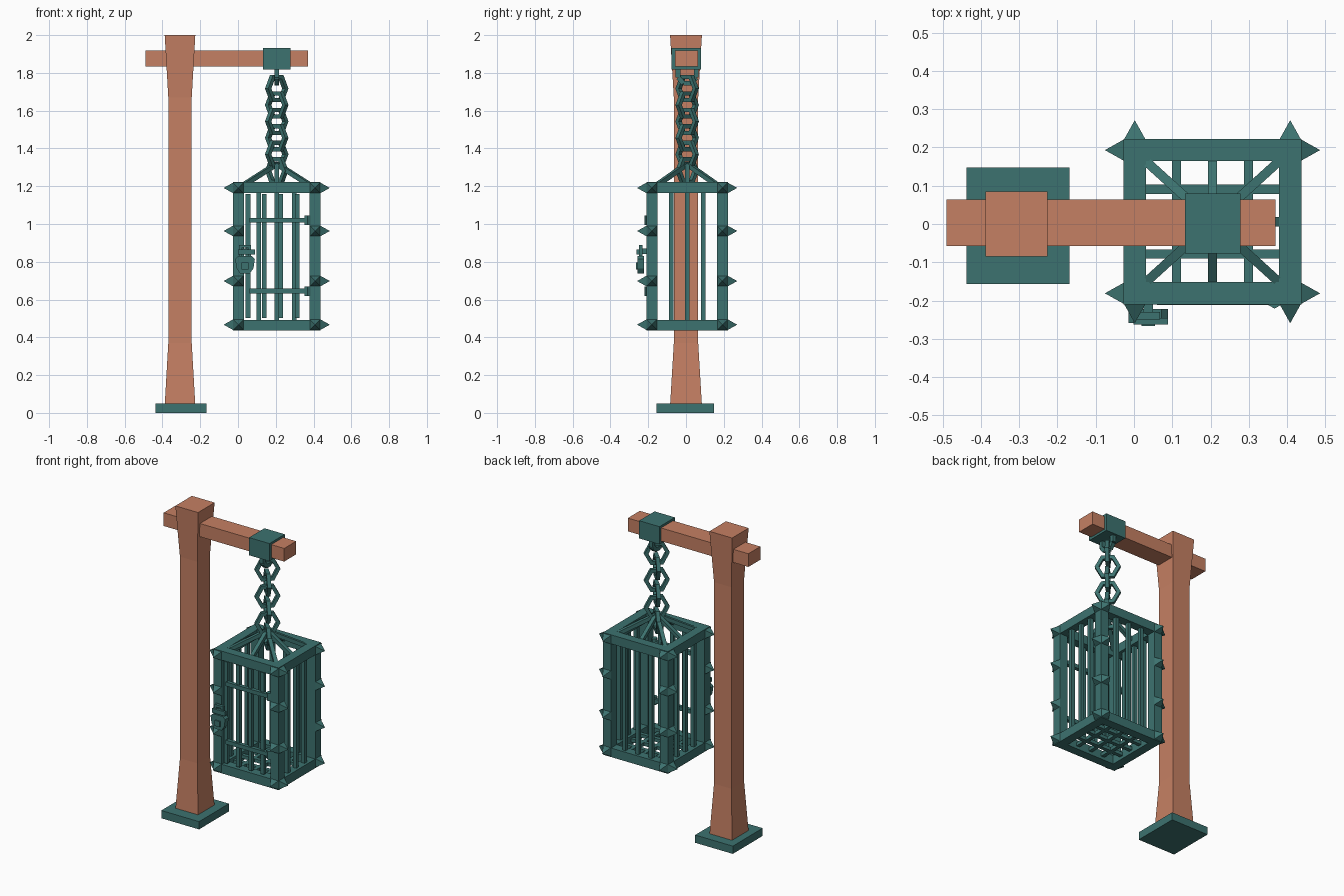
import bpy, bmesh, math
from mathutils import Vector, Matrix

if "Cube" in bpy.data.objects:
    bpy.data.objects.remove(bpy.data.objects["Cube"])


def mat(name, rgb):
    m = bpy.data.materials.new(name)
    m.diffuse_color = (*rgb, 1)
    m.use_nodes = True
    m.node_tree.nodes["Principled BSDF"].inputs["Base Color"].default_value = m.diffuse_color
    return m


WOOD = mat("warm wood", (0.56, 0.215, 0.125))
IRON = mat("teal iron", (0.046, 0.17, 0.16))


def finish(bm, name, m):
    bmesh.ops.recalc_face_normals(bm, faces=bm.faces)
    me = bpy.data.meshes.new(name)
    bm.to_mesh(me)
    bm.free()
    me.materials.append(m)
    ob = bpy.data.objects.new(name, me)
    bpy.context.collection.objects.link(ob)
    return ob


def add_box(bm, lo, hi):
    lo, hi = Vector(lo), Vector(hi)
    M = Matrix.Translation((lo + hi) / 2) @ Matrix.Diagonal((*(hi - lo), 1))
    bmesh.ops.create_cube(bm, size=1, matrix=M)


def add_cbox(bm, c, size):
    c, s = Vector(c), Vector(size) / 2
    add_box(bm, c - s, c + s)


def add_rod(bm, a, b, w):
    # square bar between two points
    a, b = Vector(a), Vector(b)
    d = b - a
    M = (Matrix.Translation((a + b) / 2) @ d.to_track_quat('Z', 'Y').to_matrix().to_4x4()
         @ Matrix.Diagonal((w, w, d.length, 1)))
    bmesh.ops.create_cube(bm, size=1, matrix=M)


def add_spike(bm, base, d, w=0.056, h=0.05):
    # four-sided pyramid with axis-aligned base
    d = Vector(d)
    M = (Matrix.Translation(Vector(base) + d * h / 2) @ d.to_track_quat('Z', 'Y').to_matrix().to_4x4()
         @ Matrix.Rotation(math.pi / 4, 4, 'Z'))
    bmesh.ops.create_cone(bm, cap_ends=True, segments=4, radius1=w / math.sqrt(2),
                          radius2=0, depth=h, matrix=M)


# post with flared foot and head
bm = bmesh.new()
prev = None
for z, r in ((0.04, 0.081), (0.37, 0.062), (1.67, 0.062), (2.0, 0.081)):
    ring = [bm.verts.new((-0.307 + sx * r, sy * r * 1.04, z))
            for sx, sy in ((-1, -1), (1, -1), (1, 1), (-1, 1))]
    if prev:
        for i in range(4):
            j = (i + 1) % 4
            bm.faces.new((prev[i], prev[j], ring[j], ring[i]))
    else:
        bm.faces.new(ring[::-1])
    prev = ring
bm.faces.new(prev)
finish(bm, "post", WOOD)

# cross beam
bm = bmesh.new()
add_box(bm, (-0.49, -0.058, 1.833), (0.37, 0.064, 1.918))
finish(bm, "beam", WOOD)

# base plate
bm = bmesh.new()
add_box(bm, (-0.437, -0.157, 0), (-0.168, 0.147, 0.05))
finish(bm, "base_plate", IRON)

# open collar around the beam
bm = bmesh.new()
add_box(bm, (0.133, -0.077, 1.912), (0.278, 0.08, 1.932))
add_box(bm, (0.133, -0.077, 1.818), (0.278, 0.08, 1.838))
add_box(bm, (0.133, -0.077, 1.838), (0.278, -0.055, 1.912))
add_box(bm, (0.133, 0.06, 1.838), (0.278, 0.08, 1.912))
finish(bm, "beam_collar", IRON)

CX, CY = 0.205, 0.006

# shackle under the collar
bm = bmesh.new()
pts = [(CX, CY - 0.048, 1.83), (CX, CY - 0.048, 1.775), (CX, CY - 0.02, 1.745),
       (CX, CY + 0.02, 1.745), (CX, CY + 0.048, 1.775), (CX, CY + 0.048, 1.83)]
for a, b in zip(pts, pts[1:]):
    add_rod(bm, a, b, 0.025)
finish(bm, "shackle", IRON)


# hexagonal chain links, alternating diagonals
def chain_link(z, ang, name):
    bm = bmesh.new()
    M = Matrix.Translation((CX, CY, z)) @ Matrix.Rotation(ang, 4, 'Z')
    rings = []
    for i in range(6):
        a = i * math.pi / 3
        ring = []
        for dr, dy in ((-0.012, -0.012), (0.012, -0.012), (0.012, 0.012), (-0.012, 0.012)):
            r = 0.064 + dr
            ring.append(bm.verts.new(M @ Vector((math.cos(a) * r, dy, math.sin(a) * r * 1.1))))
        rings.append(ring)
    for i in range(6):
        p, q = rings[i], rings[(i + 1) % 6]
        for k in range(4):
            j = (k + 1) % 4
            bm.faces.new((p[k], p[j], q[j], q[k]))
    finish(bm, name, IRON)


for i in range(6):
    chain_link(1.717 - i * 0.087, math.pi / 4 * (1 if i % 2 == 0 else -1), f"chain_link_{i + 1}")

# cage frame: corner posts plus top and bottom rails
X0, X1, Y0, Y1, Z0, Z1, W = -0.027, 0.437, -0.21, 0.222, 0.435, 1.223, 0.058
bm = bmesh.new()
for x in (X0, X1 - W):
    for y in (Y0, Y1 - W):
        add_box(bm, (x, y, Z0), (x + W, y + W, Z1))
for z in (Z0, Z1 - W):
    for y in (Y0, Y1 - W):
        add_box(bm, (X0 + W, y, z), (X1 - W, y + W, z + W))
    for x in (X0, X1 - W):
        add_box(bm, (x, Y0 + W, z), (x + W, Y1 - W, z + W))
finish(bm, "cage_frame", IRON)

# spikes on the outer faces of every corner post
bm = bmesh.new()
for z in (1.191, 0.963, 0.698, 0.467):
    for sx in (-1, 1):
        for sy in (-1, 1):
            px = CX + sx * (0.232 - W / 2)
            py = CY + sy * (0.216 - W / 2)
            add_spike(bm, (CX + sx * 0.231, py, z), (sx, 0, 0))
            add_spike(bm, (px, CY + sy * 0.215, z), (0, sy, 0))
finish(bm, "spikes", IRON)

# back and side bars
bm = bmesh.new()
H, ZM = Z1 - Z0 - 0.06, (Z0 + Z1) / 2
for o in (-0.094, 0, 0.094):
    add_cbox(bm, (CX + o, Y1 - W / 2, ZM), (0.024, 0.024, H))
    for x in (X0 + W / 2, X1 - W / 2):
        add_cbox(bm, (x, CY + o * 0.9, ZM), (0.024, 0.024, H))
finish(bm, "cage_bars", IRON)

# floor grid
bm = bmesh.new()
for o in (-0.094, 0, 0.094):
    add_cbox(bm, (CX + o, CY, 0.465), (0.024, Y1 - Y0 - 0.08, 0.022))
    add_cbox(bm, (CX, CY + o * 0.9, 0.465), (X1 - X0 - 0.08, 0.024, 0.022))
finish(bm, "floor_grid", IRON)

# roof arms rising to the chain
bm = bmesh.new()
for dx in (-1, 0, 1):
    for dy in (-1, 0, 1):
        if dx or dy:
            add_rod(bm, (CX + dx * 0.185, CY + dy * 0.168, 1.2), (CX, CY, 1.318), 0.024)
finish(bm, "roof_arms", IRON)

# door: bars, bands and hinges
bm = bmesh.new()
for x in (0.053, 0.14, 0.227, 0.314):
    add_cbox(bm, (x, -0.19, 0.83), (0.024, 0.024, 0.655))
for z in (1.02, 0.645):
    add_box(bm, (0.06, -0.212, z - 0.013), (0.365, -0.188, z + 0.013))
    bmesh.ops.create_cone(bm, cap_ends=True, segments=6, radius1=0.018, radius2=0.018, depth=0.05,
                          matrix=Matrix.Translation((0.367, -0.203, z)))
finish(bm, "door", IRON)

# padlock body, chamfered outline, with key plate
LX = 0.037
bm = bmesh.new()
prof = [(-0.052, 0.815), (-0.035, 0.83), (0.035, 0.83), (0.052, 0.815),
        (0.045, 0.765), (0.025, 0.738), (-0.025, 0.738), (-0.045, 0.765)]
f = bm.faces.new([bm.verts.new((LX + x, -0.222, z)) for x, z in prof])
g = bmesh.ops.extrude_face_region(bm, geom=[f])
bmesh.ops.translate(bm, vec=(0, -0.036, 0), verts=[v for v in g['geom'] if isinstance(v, bmesh.types.BMVert)])
add_cbox(bm, (LX, -0.259, 0.778), (0.036, 0.014, 0.036))
finish(bm, "padlock_body", IRON)

# padlock shackle and hasp bolt
bm = bmesh.new()
for s in (-1, 1):
    add_cbox(bm, (LX + s * 0.023, -0.24, 0.855), (0.016, 0.02, 0.07))
add_cbox(bm, (LX, -0.24, 0.882), (0.06, 0.02, 0.014))
add_box(bm, (LX - 0.038, -0.262, 0.838), (LX + 0.052, -0.246, 0.866))
add_box(bm, (LX - 0.038, -0.246, 0.845), (LX - 0.02, -0.2, 0.866))
add_box(bm, (LX - 0.012, -0.246, 0.84), (LX + 0.012, -0.19, 0.87))
finish(bm, "padlock_hasp", IRON)
